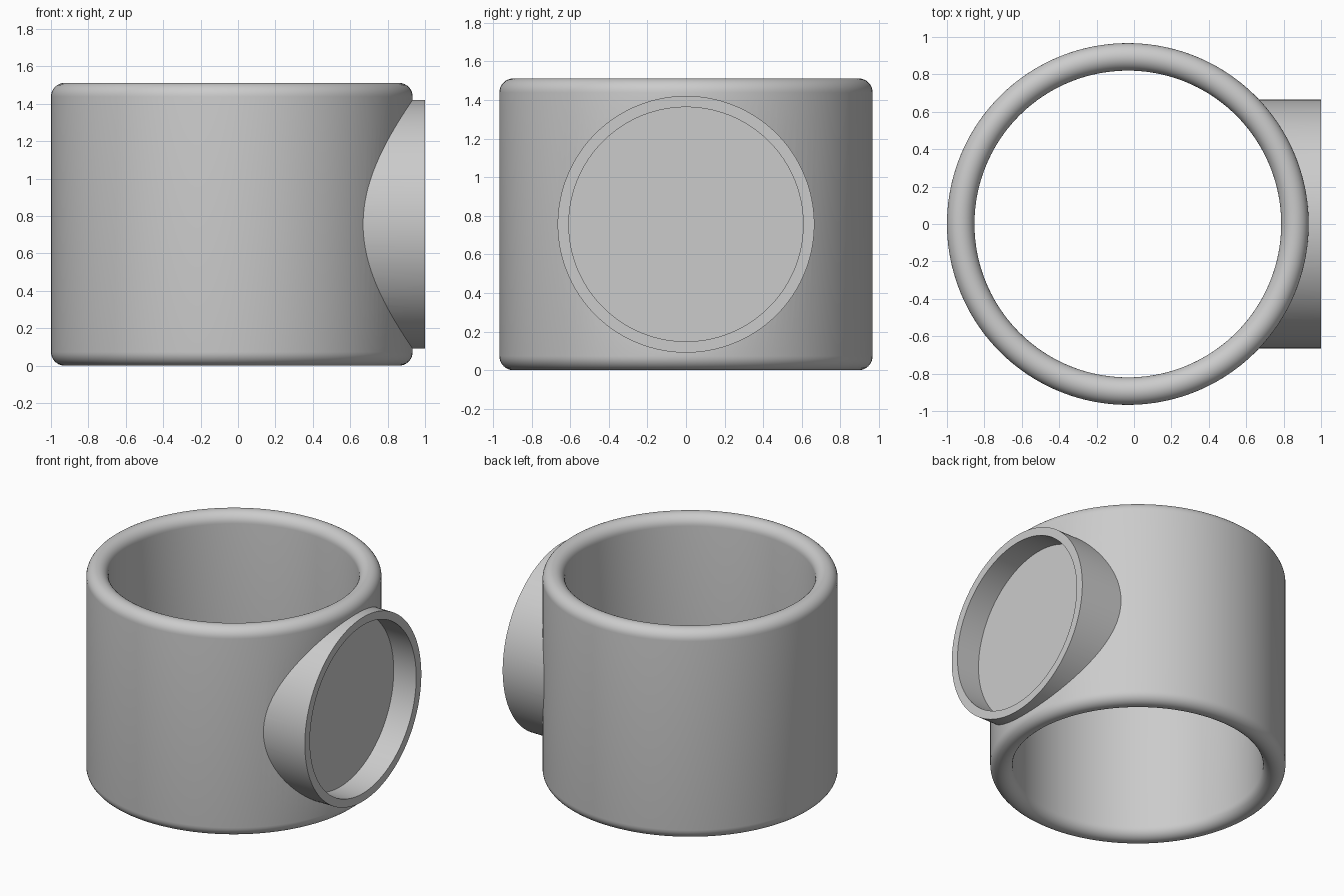
import bpy
import bmesh
from math import cos, sin, pi
from mathutils import Matrix

cube = bpy.data.objects.get("Cube")
if cube:
    bpy.data.objects.remove(cube, do_unlink=True)

HEIGHT = 1.512
MID_Z = HEIGHT / 2
AXIS_X = -0.033
OUTER_R, INNER_R = 0.967, 0.82
BOSS_R, RECESS_R = 0.665, 0.607
FLOOR_X = 0.82
SEGMENTS = 160

grey = bpy.data.materials.new("plain_grey")
grey.use_nodes = True
colour = (0.6, 0.6, 0.6, 1)
grey.diffuse_color = colour
grey.node_tree.nodes["Principled BSDF"].inputs["Base Color"].default_value = colour


def add_object(name, bm):
    mesh = bpy.data.meshes.new(name)
    bmesh.ops.recalc_face_normals(bm, faces=bm.faces)
    bm.to_mesh(mesh)
    bm.free()
    mesh.materials.append(grey)
    obj = bpy.data.objects.new(name, mesh)
    bpy.context.collection.objects.link(obj)
    return obj


def cylinder(name, radius, depth, matrix):
    bm = bmesh.new()
    bmesh.ops.create_cone(bm, cap_ends=True, segments=SEGMENTS, radius1=radius,
                          radius2=radius, depth=depth, matrix=matrix)
    return add_object(name, bm)


def sideways(x0, x1):
    """Place a cylinder along x so that it spans x0 to x1."""
    return Matrix.Translation(((x0 + x1) / 2, 0, MID_Z)) @ Matrix.Rotation(pi / 2, 4, "Y")


def lathe(name, profile, centre_x):
    bm = bmesh.new()
    rings = []
    for i in range(SEGMENTS):
        a = 2 * pi * i / SEGMENTS
        rings.append([bm.verts.new((centre_x + r * cos(a), r * sin(a), z)) for r, z in profile])
    n = len(profile)
    for i in range(SEGMENTS):
        a, b = rings[i], rings[(i + 1) % SEGMENTS]
        for j in range(n):
            k = (j + 1) % n
            bm.faces.new((a[j], b[j], b[k], a[k]))
    return add_object(name, bm)


def combine(target, tool, operation):
    """Apply a boolean and throw the tool away."""
    mod = target.modifiers.new(operation.lower(), "BOOLEAN")
    mod.operation = operation
    mod.solver = "EXACT"
    mod.object = tool
    bpy.context.view_layer.objects.active = target
    bpy.ops.object.modifier_apply(modifier=mod.name)
    bpy.data.objects.remove(tool, do_unlink=True)


# Open sleeve: straight wall with fully rounded rims
bead = (OUTER_R - INNER_R) / 2
mid_r = (OUTER_R + INNER_R) / 2
STEPS = 16
arc = [pi * i / STEPS for i in range(STEPS + 1)]
profile = [(mid_r + bead * cos(a), HEIGHT - bead + bead * sin(a)) for a in arc]
profile += [(mid_r - bead * cos(a), bead - bead * sin(a)) for a in arc]
sleeve = lathe("sleeve_with_side_boss", profile, AXIS_X)

# Round side boss, trimmed to stay within the sleeve wall
boss = cylinder("side_boss", BOSS_R, 0.6, sideways(0.4, 1))
trim = cylinder("bore_trim", mid_r, 2 * HEIGHT, Matrix.Translation((AXIS_X, 0, MID_Z)))
combine(boss, trim, "DIFFERENCE")
combine(sleeve, boss, "UNION")

# Shallow round recess in the boss
recess = cylinder("recess_cutter", RECESS_R, 0.4, sideways(FLOOR_X, FLOOR_X + 0.4))
combine(sleeve, recess, "DIFFERENCE")

# Smooth curved walls, crisp joins
bpy.ops.object.select_all(action="DESELECT")
sleeve.select_set(True)
bpy.context.view_layer.objects.active = sleeve
bpy.ops.object.shade_smooth_by_angle(angle=pi / 9)
